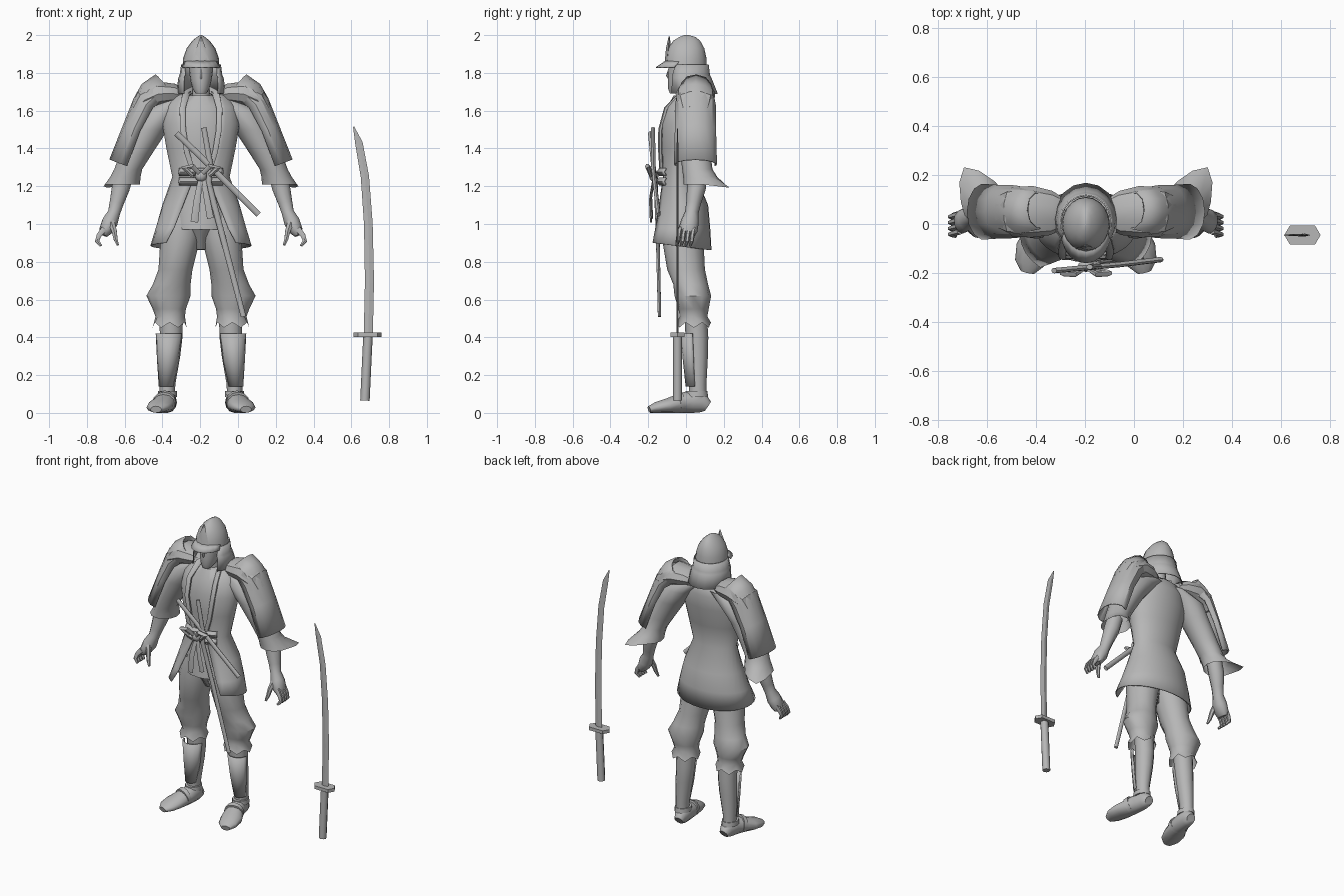
import bpy, bmesh, math
from mathutils import Vector

CX = -0.196  # middle line of the figure
cloth = bpy.data.materials.new("plain_grey")
cloth.diffuse_color = (0.47, 0.47, 0.47, 1)
X, Y, Z = Vector((1, 0, 0)), Vector((0, 1, 0)), Vector((0, 0, 1))


def finish(name, bm, mirror=False, x=CX, angle=50, thick=0):
    bmesh.ops.recalc_face_normals(bm, faces=bm.faces)
    me = bpy.data.meshes.new(name)
    bm.to_mesh(me)
    bm.free()
    me.materials.append(cloth)
    ob = bpy.data.objects.new(name, me)
    bpy.context.collection.objects.link(ob)
    ob.location.x = x
    if thick:
        m = ob.modifiers.new("thickness", 'SOLIDIFY')
        m.thickness = thick
    if mirror:
        ob.modifiers.new("mirror", 'MIRROR').use_mirror_merge = False
    for o in bpy.context.selected_objects:
        o.select_set(False)
    ob.select_set(True)
    bpy.context.view_layer.objects.active = ob
    bpy.ops.object.shade_smooth_by_angle(angle=math.radians(angle))
    return ob


def tube(name, pts, n=12, flat=False, ref=Y, gap=None, start=0, jag=0, pull=None, tilt=0, caps=True, **kw):
    """Loft of ellipses (x, y, z, ra, rb); gap = half opening angle per ring, centred on start.
    jag zigzags the last ring, pull draws it to a corner, tilt slopes the first ring backwards."""
    bm = bmesh.new()
    cs = [Vector(p[:3]) for p in pts]
    rows = []
    for i, p in enumerate(pts):
        t = (cs[min(i + 1, len(cs) - 1)] - cs[max(i - 1, 0)]).normalized()
        b = Y if flat else (ref - t * ref.dot(t)).normalized()
        a = X if flat else t.cross(b)
        g = math.radians(gap[i]) if gap else 0
        row = []
        for k in range(n + (1 if gap else 0)):
            th = math.radians(start) + g + (2 * math.pi - 2 * g) * k / n
            off = a * p[3] * math.sin(th) - b * p[4] * math.cos(th)
            v = cs[i] + off
            if i == len(pts) - 1:
                v.z += jag * (-1) ** k
                if pull:
                    w = max(0, off.normalized().dot(Vector(pull).normalized()))
                    v += Vector(pull) * w ** 4
            if i == 0:
                v.z -= tilt * off.y
            row.append(bm.verts.new(v))
        rows.append(row)
    for r, s in zip(rows, rows[1:]):
        for k in range(n):
            j = (k + 1) % len(r)
            bm.faces.new((r[k], r[j], s[j], s[k]))
    if caps and not gap:
        bm.faces.new(rows[0])
        bm.faces.new(rows[-1])
    return finish(name, bm, **kw)


def stack(name, rings, **kw):
    """Horizontal rings given as (z, half width, front y, back y)."""
    return tube(name, [(0, (f + k) / 2, z, w, (k - f) / 2) for z, w, f, k in rings], flat=True, **kw)


# head
stack("face", [(1.69, .028, -.085, -.03), (1.715, .044, -.094, .02), (1.76, .056, -.095, .04),
               (1.80, .062, -.095, .06), (1.88, .07, -.09, .07)], n=16)
tube("nose", [(0, -.086, 1.82, .006, .008), (0, -.094, 1.785, .01, .012), (0, -.09, 1.77, .008, .006)], 6)
stack("neck", [(1.58, .06, -.04, .07), (1.67, .046, -.035, .055), (1.76, .045, -.04, .05)])

# helmet
stack("helmet_dome", [(1.83, .098, -.115, .11), (1.88, .094, -.108, .108), (1.93, .076, -.095, .097),
                      (1.97, .046, -.068, .075), (1.99, .022, -.035, .05), (2.0, .004, -.01, .015)], n=20)
stack("helmet_visor", [(1.868, .09, -.105, .10), (1.83, .104, -.16, .10)], n=8,
      gap=[105, 105], start=180, thick=.006)
tube("helmet_crest", [(0, -.1, 1.86, .045, .012), (0, -.094, 1.93, .025, .012), (0, -.088, 1.992, .003, .004)], 4)
stack("neck_guard", [(1.845, .106, -.105, .12), (1.79, .113, -.115, .127), (1.775, .12, -.118, .134),
                     (1.69, .132, -.12, .168)], n=12, gap=[55, 50, 50, 45], thick=.006, angle=35)

# torso clothing
stack("inner_robe", [(.97, .15, -.155, .08), (1.1, .15, -.14, .08), (1.25, .135, -.115, .035),
                     (1.4, .16, -.13, .065), (1.53, .17, -.128, .09), (1.62, .14, -.1, .09),
                     (1.68, .07, -.065, .07)], n=20)
stack("coat", [(.885, .268, -.228, .135), (.98, .24, -.195, .128), (1.1, .205, -.16, .117),
               (1.25, .153, -.125, .055), (1.4, .183, -.142, .083), (1.53, .205, -.145, .11),
               (1.62, .19, -.118, .115), (1.68, .14, -.07, .1), (1.705, .07, -.04, .075)],
      n=24, gap=[44, 37, 28, 14, 23, 26, 30, 40, 50], tilt=.13, thick=.006)
tube("lapel", [(.045, .055, 1.71, .02, .012), (.08, -.03, 1.69, .022, .012), (.098, -.105, 1.61, .018, .012),
               (.095, -.135, 1.5, .017, .012), (.075, -.135, 1.38, .016, .012),
               (.04, -.128, 1.27, .015, .012)], 6, mirror=True)
tube("loin_cloth", [(0, -.06, .99, .07, .08), (0, -.03, .865, .025, .02)], 8, flat=True)

# belt, knot and hanging ends
for i, z in enumerate((1.225, 1.275)):
    stack(f"belt_roll_{i}", [(z - .022, .158, -.142, .06), (z, .163, -.156, .065), (z + .022, .158, -.142, .06)],
          n=12, gap=[133] * 3, start=180, thick=.01)
bm = bmesh.new()
bmesh.ops.create_icosphere(bm, subdivisions=2, radius=.032)
for v in bm.verts:
    v.co = Vector((v.co.x, v.co.y * .8 - .17, v.co.z + 1.255))
finish("belt_knot", bm)
tube("belt_bow", [(0, -.18, 1.26, .012, .006), (.045, -.205, 1.305, .016, .012), (.09, -.2, 1.3, .018, .014),
                  (.045, -.185, 1.255, .012, .01)], 6, mirror=True)
tube("sash_end_left", [(0, -.17, 1.25, .012, .006), (-.02, -.19, 1.13, .018, .006), (-.035, -.185, 1.01, .02, .006)], 4)
tube("sash_end_right", [(.01, -.17, 1.25, .012, .006), (.03, -.185, 1.14, .016, .006), (.05, -.18, 1.03, .018, .006)], 4)

# sheathed blades worn at the belt
tube("short_scabbard", [(-.13, -.19, 1.48, .016, .011), (.0, -.178, 1.355, .016, .011),
                        (.14, -.165, 1.215, .016, .011), (.305, -.145, 1.05, .016, .011)], 8)
tube("long_scabbard", [(.015, -.175, 1.51, .014, .011), (.05, -.172, 1.31, .016, .011),
                       (.04, -.16, 1.22, .016, .011), (.11, -.15, .95, .016, .01), (.225, -.14, .51, .014, .009)], 8)

# arms
tube("sleeve", [(.10, .04, 1.66, .09, .07), (.2, .04, 1.6, .11, .1), (.27, .04, 1.5, .095, .09),
                (.345, .05, 1.37, .085, .08), (.385, .06, 1.29, .074, .08), (.40, .075, 1.25, .08, .09),
                (.415, .085, 1.21, .092, .097)], 12, flat=True, mirror=True, caps=False, pull=(.04, .07, -.02))
tube("forearm", [(.40, .06, 1.28, .05, .05), (.425, .055, 1.19, .05, .05), (.447, .04, 1.11, .039, .039),
                 (.46, .03, 1.06, .034, .036), (.482, .02, 1.01, .044, .048), (.505, .01, .965, .036, .05),
                 (.515, .008, .94, .02, .04)], 10, mirror=True)
for i in range(4):
    y = .042 - i * .024
    tube(f"finger_{i}", [(.512, y, .975, .018, .013), (.54, y - .008, .94, .015, .012),
                         (.55, y - .012, .91, .013, .011), (.53, y - .02, .885, .008, .007)], 6, mirror=True)
tube("thumb", [(.475, -.01, 1.01, .02, .018), (.46, -.03, .965, .016, .015), (.452, -.042, .92, .012, .012),
               (.44, -.05, .888, .007, .007)], 6, mirror=True)

# shoulder armour
tube("shoulder_pad", [(.09, .045, 1.68, .03, .06), (.14, .045, 1.69, .055, .09), (.22, .05, 1.69, .07, .105),
                      (.3, .05, 1.655, .06, .1), (.34, .05, 1.6, .04, .08)], 10, mirror=True, angle=30)
tube("arm_plate", [(.192, .055, 1.735, .075, .08), (.25, .05, 1.685, .085, .10), (.285, .05, 1.63, .08, .108),
                   (.345, .05, 1.5, .072, .11), (.415, .05, 1.315, .075, .115)], 8,
     gap=[25, 50, 65, 70, 70], start=270, mirror=True, thick=.008, angle=30)

# legs
tube("trouser_leg", [(.09, -.02, 1.06, .1, .09), (.108, -.018, .93, .106, .11), (.135, .0, .76, .09, .1),
                     (.155, .025, .68, .1, .092), (.172, .036, .62, .117, .097), (.168, .04, .55, .088, .08),
                     (.163, .04, .51, .078, .073), (.166, .042, .465, .09, .09)],
     12, flat=True, jag=.014, mirror=True, caps=False)
tube("lower_leg", [(.157, .05, .53, .062, .06), (.158, .058, .4, .06, .06), (.165, .06, .3, .055, .056),
                   (.178, .062, .15, .042, .046), (.178, .062, .05, .04, .048)], 12, flat=True, mirror=True)
tube("shin_guard", [(.17, .04, .42, .07, .068), (.175, .045, .28, .058, .062), (.184, .05, .14, .04, .052)],
     8, flat=True, gap=[95] * 3, start=180, mirror=True, thick=.008, angle=25)
tube("shoe", [(.17, .115, .035, .03, .03), (.172, .085, .055, .045, .055), (.178, .03, .06, .05, .06),
              (.19, -.03, .052, .058, .052), (.215, -.1, .038, .07, .038), (.23, -.16, .028, .06, .028),
              (.238, -.195, .018, .03, .018)], 12, ref=Z, mirror=True)
tube("shoe_strap", [(.195, -.045, .055, .064, .056), (.188, -.02, .06, .06, .06)], 12, ref=Z, mirror=True)
tube("ankle_strap", [(.178, .055, .085, .052, .062), (.178, .055, .115, .05, .058)], 12, flat=True, mirror=True)

# free-standing sword: blade, hexagonal guard, grip
SY = -.045
tube("sword_blade", [(.69, SY, .42, .024, .006), (.696, SY, .7, .024, .006), (.69, SY, 1.0, .023, .005),
                     (.672, SY, 1.25, .022, .005), (.64, SY, 1.43, .02, .004), (.612, SY, 1.515, .003, .001)],
     4, x=0, angle=20)
bm = bmesh.new()
hexagon = [(.612, 0), (.635, .038), (.738, .038), (.76, 0), (.738, -.038), (.635, -.038)]
face = bm.faces.new([bm.verts.new((x, SY + y, .403)) for x, y in hexagon])
top = bmesh.ops.extrude_face_region(bm, geom=[face])["geom"]
bmesh.ops.translate(bm, verts=[v for v in top if isinstance(v, bmesh.types.BMVert)], vec=(0, 0, .022))
finish("sword_guard", bm, x=0, angle=20)
tube("sword_grip", [(.672, SY, .065, .025, .024), (.68, SY, .24, .025, .024), (.688, SY, .405, .025, .024)], 8, x=0)
